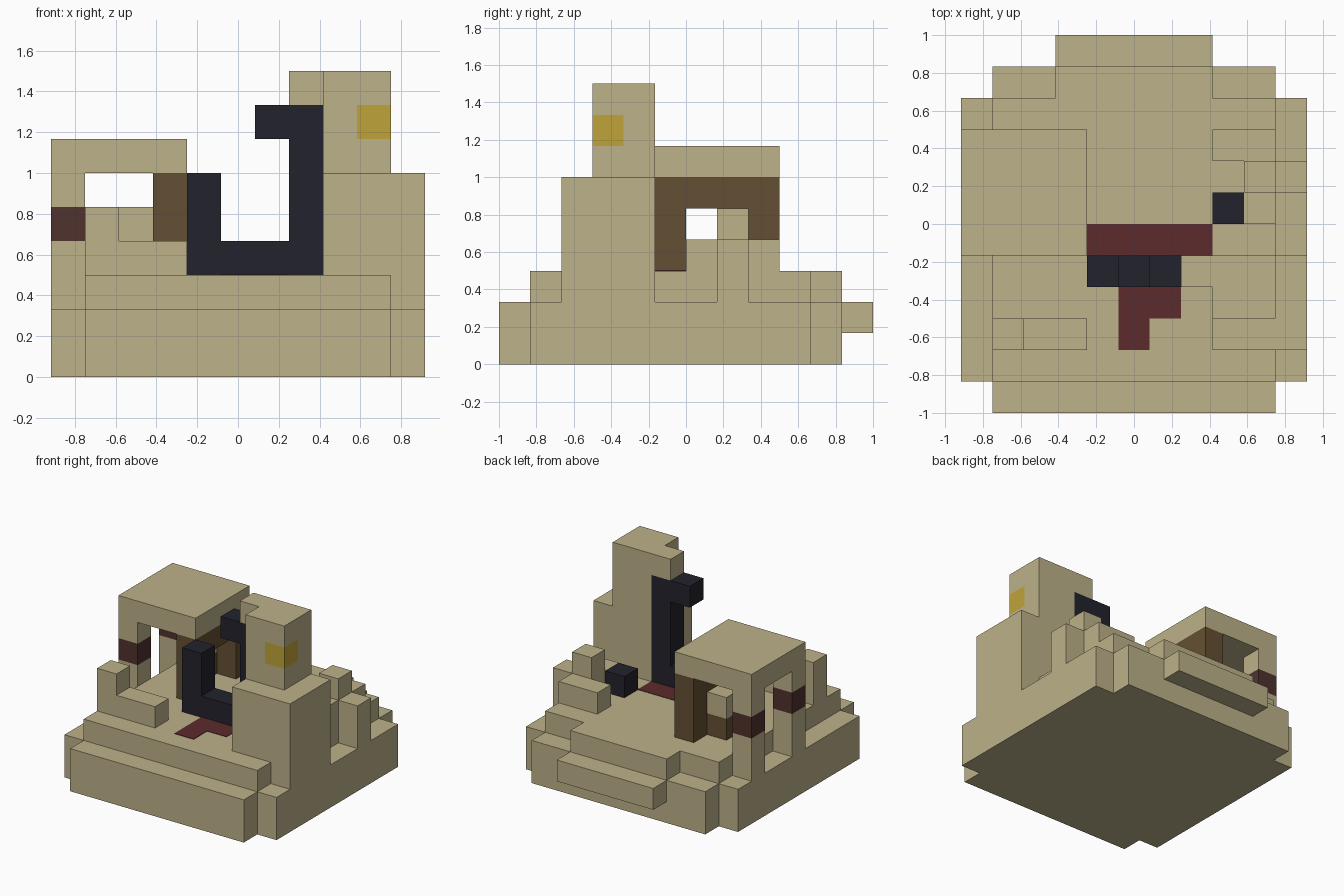
import bpy
import bmesh
from mathutils import Matrix, Vector

cube = bpy.data.objects.get("Cube")
if cube:
    bpy.data.objects.remove(cube, do_unlink=True)

UNIT = 1 / 6                       # edge of one building block
ORIGIN = Vector((-5.5, -6, 0))     # grid corner, in blocks


def material(name, rgb):
    linear = [((c / 255 + 0.055) / 1.055) ** 2.4 for c in rgb] + [1]
    mat = bpy.data.materials.new(name)
    mat.use_nodes = True
    mat.diffuse_color = linear
    mat.node_tree.nodes["Principled BSDF"].inputs["Base Color"].default_value = linear
    return mat


SAND = material("sand", (189, 178, 138))
BROWN = material("wood brown", (101, 80, 51))
BAND = material("dark red brown", (80, 50, 46))
RED = material("deep red", (92, 43, 44))
BLACK = material("blue black", (34, 34, 44))
GOLD = material("gold", (192, 164, 58))


def blocks(name, mat, *boxes):
    """One object from boxes given as (low corner, high corner) in grid blocks."""
    bm = bmesh.new()
    for low, high in boxes:
        low, high = Vector(low), Vector(high)
        place = Matrix.Translation(((low + high) / 2 + ORIGIN) * UNIT)
        bmesh.ops.create_cube(bm, size=1, matrix=place @ Matrix.Diagonal((*((high - low) * UNIT), 1)))
    mesh = bpy.data.meshes.new(name)
    bm.to_mesh(mesh)
    bm.free()
    mesh.materials.append(mat)
    obj = bpy.data.objects.new(name, mesh)
    bpy.context.collection.objects.link(obj)
    return obj


# Stepped base
blocks("base", SAND, ((0, 1, 0), (11, 10, 2)))
blocks("front_step", SAND, ((1, 0, 0), (10, 1, 2)))
blocks("back_step", SAND, ((1, 10, 0), (10, 11, 2)))
blocks("floor", SAND, ((1, 1, 2), (10, 10, 3)), ((3, 10, 2), (8, 11, 3)))
blocks("back_ledge", SAND, ((3, 11, 1), (8, 12, 2)))

# Red floor patches, as thin inlays
TOP = 3.02
blocks("floor_stain", RED, ((4, 5, 3), (8, 6, TOP)),
       ((5, 3, 3), (7, 4, TOP)), ((5, 2, 3), (6, 3, TOP)))

# Low broken walls
blocks("front_wall", SAND, ((1, 2, 3), (2, 3, 5)), ((2, 2, 3), (4, 3, 4)))
blocks("side_wall", SAND, ((8, 8, 3), (10, 9, 4)), ((9, 7, 3), (10, 8, 5)),
       ((9, 6, 3), (10, 7, 4)), ((10, 7, 2), (11, 8, 4)))
blocks("dark_block", BLACK, ((8, 6, 3), (9, 7, 4)))

# Canopy on two banded outer posts and a wooden doorway
blocks("canopy_roof", SAND, ((0, 5, 6), (4, 9, 7)))
for side, y in (("front", 5), ("back", 8)):
    blocks(side + "_post", SAND, ((0, y, 2), (1, y + 1, 4)), ((0, y, 5), (1, y + 1, 6)))
    blocks(side + "_post_band", BAND, ((0, y, 4), (1, y + 1, 5)))
    blocks(side + "_door_post", BROWN, ((3, y, 3), (4, y + 1, 5)))
blocks("door_lintel", BROWN, ((3, 5, 5), (4, 9, 6)))
blocks("stool_foot", BROWN, ((2, 7, 3), (3, 8, 4)))
blocks("stool_top", SAND, ((2, 7, 4), (3, 8, 5)))

# Tower with a gold corner block
blocks("tower_base", SAND, ((8, 2, 3), (10, 5, 6)), ((10, 2, 2), (11, 5, 6)))
blocks("tower_top", SAND, ((8, 3, 6), (10, 5, 7)), ((8, 3, 7), (9, 5, 8)),
       ((9, 4, 7), (10, 5, 8)), ((8, 3, 8), (10, 5, 9)), ((7, 4, 8), (8, 5, 9)))
blocks("gold_corner", GOLD, ((9, 3, 7), (10, 4, 8)))

# Dark hooked frame beside the tower
blocks("hooked_frame", BLACK, ((4, 4, 3), (8, 5, 4)), ((4, 4, 4), (5, 5, 6)),
       ((7, 4, 4), (8, 5, 8)), ((6, 4, 7), (7, 5, 8)))
